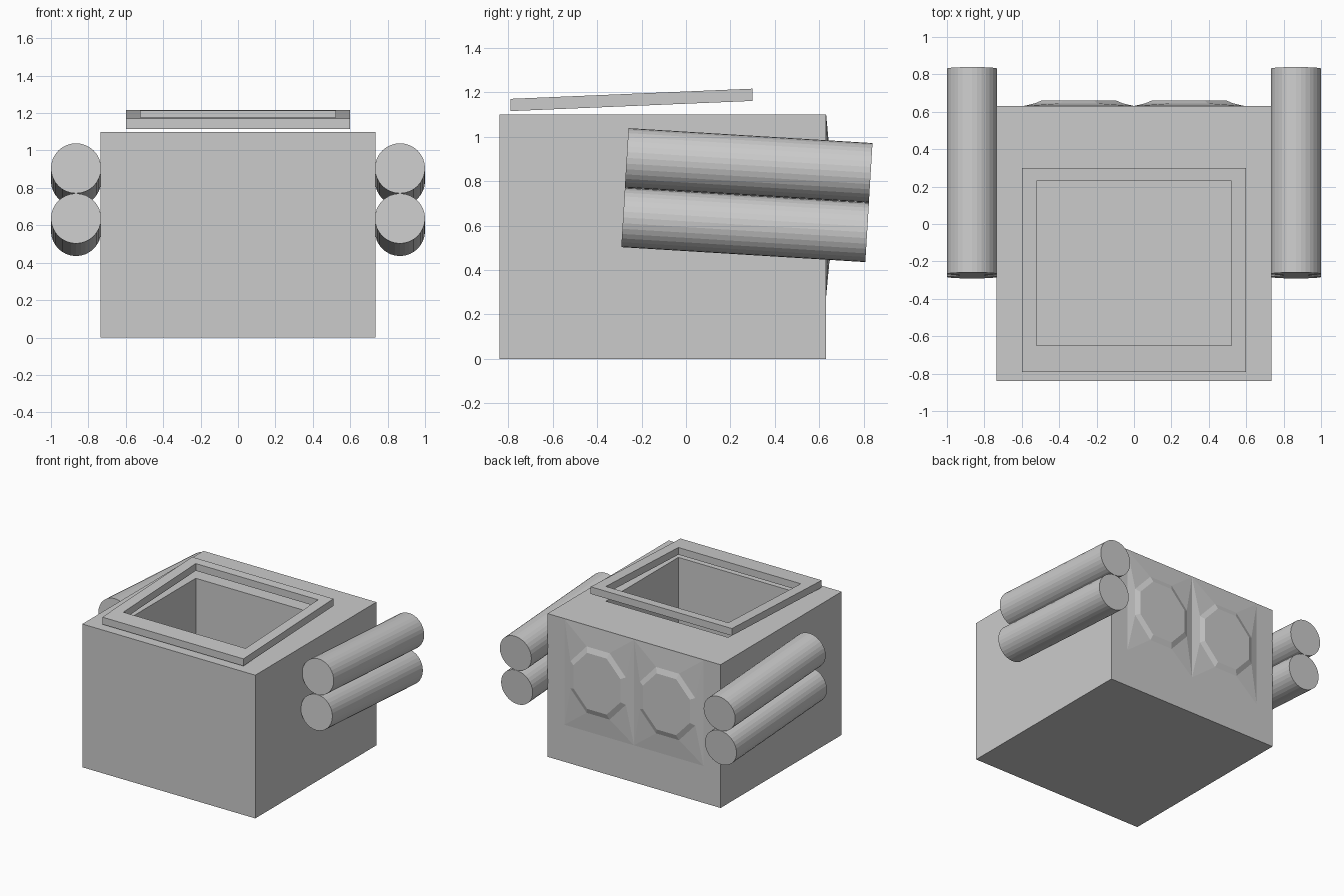
import bpy, bmesh, math
from mathutils import Matrix, Vector

if "Cube" in bpy.data.objects:
    bpy.data.objects.remove(bpy.data.objects["Cube"])


def finish(bm, name):
    bmesh.ops.recalc_face_normals(bm, faces=bm.faces)
    mesh = bpy.data.meshes.new(name)
    bm.to_mesh(mesh)
    bm.free()
    obj = bpy.data.objects.new(name, mesh)
    bpy.context.collection.objects.link(obj)
    return obj


def rect(hx, y0, y1, height):
    """Rectangle loop; height is a function of y."""
    return [(x, y, height(y)) for x, y in ((-hx, y0), (hx, y0), (hx, y1), (-hx, y1))]


def skin(name, loops, closed=False):
    """Join equal loops with quads; cap both ends unless closed into a ring."""
    bm = bmesh.new()
    rows = [[bm.verts.new(p) for p in loop] for loop in loops]
    n = len(rows[0])
    pairs = list(zip(rows, rows[1:] + rows[:1])) if closed else list(zip(rows, rows[1:]))
    for a, b in pairs:
        for i in range(n):
            j = (i + 1) % n
            bm.faces.new((a[i], a[j], b[j], b[i]))
    if not closed:
        bm.faces.new(rows[0])
        bm.faces.new(rows[-1])
    return finish(bm, name)


# Open-topped box with a deep rectangular well
outer, inner = (0.735, -0.84, 0.63), (0.52, -0.65, 0.23)
skin("box_body", [rect(*outer, lambda y: 0), rect(*outer, lambda y: 1.10),
                  rect(*inner, lambda y: 1.10), rect(*inner, lambda y: 0.2)])


# Slightly tilted frame floating above the opening
def low(y):
    return 1.115 + (y + 0.79) * 0.042


def high(y):
    return low(y) + 0.055


frame = (0.60, -0.79, 0.30)
skin("rim_frame", [rect(*frame, low), rect(*frame, high),
                   rect(*inner, high), rect(*inner, low)], closed=True)


# Two raised octagonal panels on the back
def back_panel(name, cx):
    bm = bmesh.new()
    cz, hw, hh = 0.69, 0.295, 0.405

    def octagon(rx, rz, y):
        k = 1 / math.cos(math.pi / 8)
        angles = [math.pi / 8 + i * math.pi / 4 for i in range(8)]
        return [bm.verts.new((cx + rx * k * math.cos(a), y, cz + rz * k * math.sin(a)))
                for a in angles]

    corners = [bm.verts.new((cx + sx * hw, 0.631, cz + sz * hh))
               for sx, sz in ((1, 1), (-1, 1), (-1, -1), (1, -1))]
    ring, disc = octagon(0.235, 0.255, 0.645), octagon(0.20, 0.215, 0.66)
    for i in range(4):
        c, d = corners[i], corners[(i + 1) % 4]
        a, b, e = ring[2 * i], ring[2 * i + 1], ring[(2 * i + 2) % 8]
        bm.faces.new((c, b, a))
        bm.faces.new((c, d, e, b))
    for i in range(8):
        j = (i + 1) % 8
        bm.faces.new((ring[i], ring[j], disc[j], disc[i]))
    bm.faces.new(disc)
    bm.faces.new(corners)
    finish(bm, name)


# Paired side tubes, tipped down toward the back
def tube(name, x, y, z):
    bm = bmesh.new()
    bmesh.ops.create_cone(bm, cap_ends=True, segments=32, radius1=0.134,
                          radius2=0.134, depth=1.10)
    tilt = Matrix.Rotation(math.radians(90 - 3.5), 4, 'X')
    bm.transform(Matrix.Translation(Vector((x, y, z))) @ tilt)
    # Keep the axis descending toward +y
    finish(bm, name)


for side, s in (("left", -1), ("right", 1)):
    back_panel(f"back_panel_{side}", s * 0.295)
    tube(f"upper_tube_{side}", s * 0.866, 0.282, 0.871)
    tube(f"lower_tube_{side}", s * 0.866, 0.266, 0.603)
